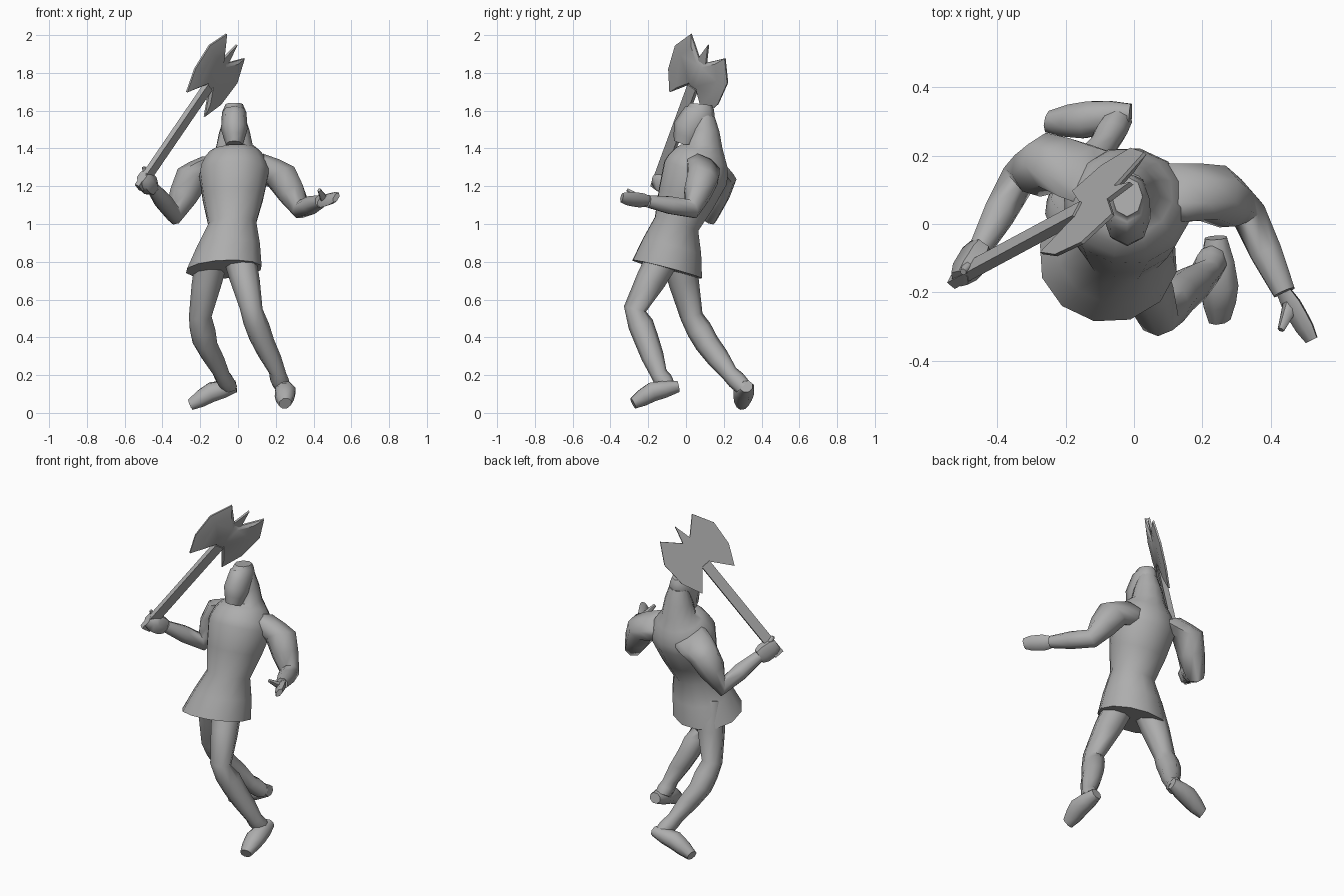
import bpy, bmesh, math
from mathutils import Vector

if "Cube" in bpy.data.objects:
    bpy.data.objects.remove(bpy.data.objects["Cube"])

GREY = (.42, .42, .42, 1)
mat = bpy.data.materials.new("plain grey")
mat.use_nodes = True
mat.diffuse_color = GREY
mat.node_tree.nodes["Principled BSDF"].inputs["Base Color"].default_value = GREY


def skin(name, loops, angle):
    """Join successive rings of points, cap both ends and shade the result."""
    bm = bmesh.new()
    rows = [[bm.verts.new(point) for point in loop] for loop in loops]
    count = len(rows[0])
    for low, high in zip(rows, rows[1:]):
        for i in range(count):
            j = (i + 1) % count
            bm.faces.new((low[i], low[j], high[j], high[i]))
    bm.faces.new(rows[0])
    bm.faces.new(rows[-1])
    bmesh.ops.recalc_face_normals(bm, faces=bm.faces)
    mesh = bpy.data.meshes.new(name)
    bm.to_mesh(mesh)
    bm.free()
    mesh.materials.append(mat)
    ob = bpy.data.objects.new(name, mesh)
    bpy.context.collection.objects.link(ob)
    bpy.ops.object.select_all(action="DESELECT")
    ob.select_set(True)
    bpy.context.view_layer.objects.active = ob
    bpy.ops.object.shade_smooth_by_angle(angle=math.radians(angle))


def limb(name, joints, radii, side, depth=1, sides=8, swell=.005):
    """Tube through the joints that swells a little halfway along each bone."""
    joints = [Vector(joint) for joint in joints]
    centres, widths = [joints[0]], [radii[0]]
    for joint, radius in zip(joints[1:], radii[1:]):
        centres += [(centres[-1] + joint) / 2, joint]
        widths += [(widths[-1] + radius) / 2 + swell, radius]
    side = Vector(side).normalized()
    last = len(centres) - 1
    loops = []
    for i, (centre, width) in enumerate(zip(centres, widths)):
        along = centres[min(i + 1, last)] - centres[max(i - 1, 0)]
        front = along.cross(side).normalized() * depth
        turns = [math.tau * k / sides for k in range(sides)]
        loops.append([centre + (side * math.cos(turn) + front * math.sin(turn)) * width
                      for turn in turns])
    skin(name, loops, 60)


# Torso in a flared tunic, turned slightly to its right, with a thick neck
limb("tunic_torso",
     [(-.075, -.1, .76), (-.03, -.05, 1), (-.02, .05, 1.27),
      (-.02, .08, 1.35), (-.02, .1, 1.41), (-.02, .1, 1.57)],
     [.205, .13, .19, .16, .1, .055], side=(1, -.2, .1), depth=.95, sides=12)

# Long narrow head, deeper than wide
limb("head",
     [(-.02, -.01, 1.42), (-.02, .02, 1.5), (-.02, .075, 1.59), (-.02, .08, 1.635)],
     [.045, .07, .065, .045], side=(1, 0, 0), depth=1.3, swell=0)

# Legs: hip, knee, calf, ankle, heel
LEG = [.09, .06, .065, .045, .045]
limb("left_leg", [(0, -.1, .86), (.07, -.27, .55), (.125, -.21, .39),
                  (.21, -.145, .21), (.23, -.1, .14)], LEG, side=(1, 0, 0))
limb("right_leg", [(-.13, -.05, .86), (-.2, .03, .51), (-.175, .11, .37),
                   (-.09, .23, .21), (-.05, .3, .14)], LEG, side=(1, 0, 0))

# Feet: heel, instep, toe
FOOT = [.035, .06, .035]
limb("left_foot", [(.24, -.04, .14), (.25, -.18, .11), (.25, -.28, .05)],
     FOOT, side=(1, 0, .4), depth=.9)
limb("right_foot", [(-.01, .32, .14), (-.14, .305, .11), (-.25, .3, .045)],
     FOOT, side=(0, 1, .5), depth=.9)

# Arms: collar, shoulder, elbow, wrist
ARM = [.1, .09, .055, .035]
LEFT_WRIST = (.44, -.2, 1.12)
RIGHT_WRIST = (-.45, -.07, 1.19)
limb("left_arm", [(.06, .09, 1.31), (.23, .09, 1.25), (.335, .03, 1.08), LEFT_WRIST],
     ARM, side=(1, .5, .4))
limb("right_arm", [(-.1, .13, 1.31), (-.24, .18, 1.25), (-.34, .13, 1.05), RIGHT_WRIST],
     ARM, side=(1, -.8, -.3))


def hand(name, wrist, palm, tips, thumb, side, depth):
    limb(name + "_hand", [wrist, palm, tips], [.035, .045, .03], side, depth, sides=6)
    root = Vector(wrist).lerp(Vector(palm), .5)
    limb(name + "_thumb", [root, thumb], [.025, .01], side, sides=6, swell=0)


# Open left hand, right hand closed on the handle
hand("left", LEFT_WRIST, palm=(.48, -.27, 1.13), tips=(.52, -.34, 1.14),
     thumb=(.43, -.31, 1.18), side=(.6, .3, 1), depth=.5)
hand("right", RIGHT_WRIST, palm=(-.48, -.12, 1.22), tips=(-.51, -.16, 1.25),
     thumb=(-.5, -.14, 1.3), side=(1, -.7, 0), depth=1.3)

# Axe frame: along the handle, across the blades, and out of the back
BASE = Vector((-.525, -.16, 1.19))
ALONG = Vector((.54, .29, .79)).normalized()
BACK = ALONG.cross(Vector((.4, .75, -.52))).normalized()
ACROSS = BACK.cross(ALONG)


def plate(name, *layers):
    """Slab through layers of (distance to the back, outline across and along)."""
    skin(name, [[BASE + ACROSS * u + ALONG * t + BACK * w for u, t in outline]
                for w, outline in layers], 30)


shaft = [(-.028, 0), (.028, 0), (.028, .68), (-.028, .68)]
plate("axe_handle", (.015, shaft), (-.015, shaft))
point = [(-.04, .8), (.04, .8), (0, .96)]
plate("axe_spike", (.008, point), (-.006, point))

# Each blade is flat behind and rises from a thin edge to an inner crescent in front
EDGE = [(0, .85), (.02, .85), (.12, .95), (.185, .83),
        (.175, .68), (.12, .56), (.03, .67), (0, .67)]
MIDDLE, INNER = .76, .7
for name, s in (("left", 1), ("right", -1)):
    rim = [(s * u, t) for u, t in EDGE]
    crescent = [(u * INNER, MIDDLE + (t - MIDDLE) * INNER) for u, t in rim]
    plate(name + "_blade", (.008, rim), (-.002, rim), (-.015, crescent))
